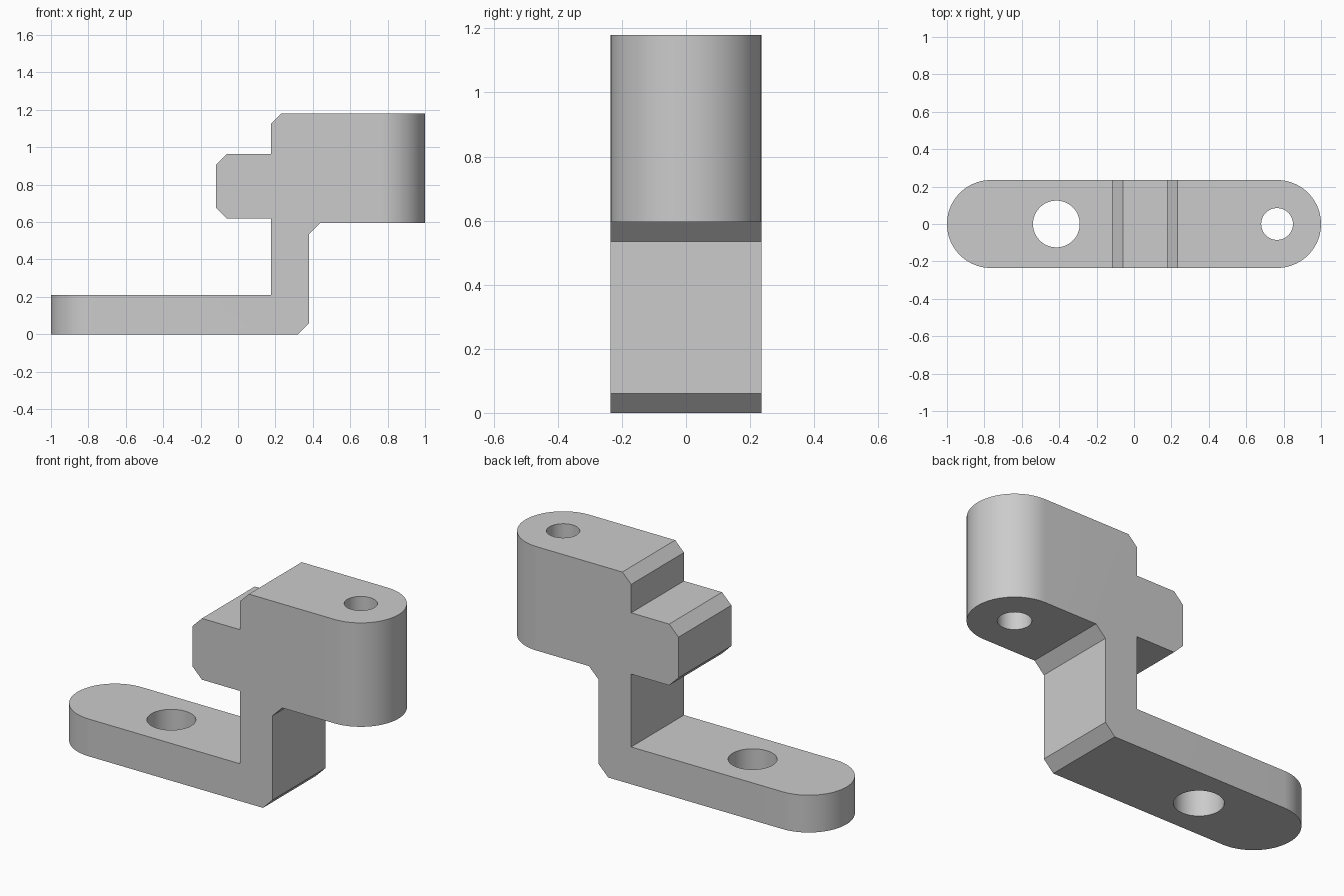
import bpy, bmesh, math
from mathutils import Vector

HALF_WIDTH = 0.235
END_X = 1 - HALF_WIDTH

cube = bpy.data.objects.get("Cube")
if cube:
    bpy.data.objects.remove(cube, do_unlink=True)

grey = bpy.data.materials.new("plain grey")
grey.use_nodes = True
colour = (0.6, 0.6, 0.6, 1)
grey.diffuse_color = colour
grey.node_tree.nodes["Principled BSDF"].inputs["Base Color"].default_value = colour


def prism(name, outline, direction):
    """Extrude a closed outline of 3D points along a direction."""
    bm = bmesh.new()
    face = bm.faces.new([bm.verts.new(p) for p in outline])
    moved = bmesh.ops.extrude_face_region(bm, geom=[face])["geom"]
    bmesh.ops.translate(bm, vec=Vector(direction),
                        verts=[v for v in moved if isinstance(v, bmesh.types.BMVert)])
    bmesh.ops.recalc_face_normals(bm, faces=bm.faces)
    mesh = bpy.data.meshes.new(name)
    bm.to_mesh(mesh)
    bm.free()
    mesh.materials.append(grey)
    obj = bpy.data.objects.new(name, mesh)
    bpy.context.collection.objects.link(obj)
    return obj


def arc(x, radius, start, sweep, steps):
    return [(x + radius * math.cos(start + sweep * i / steps),
             radius * math.sin(start + sweep * i / steps), -0.5)
            for i in range(steps + 1)]


def cut(target, cutter, operation):
    mod = target.modifiers.new(cutter.name, 'BOOLEAN')
    mod.object, mod.operation, mod.solver = cutter, operation, 'EXACT'
    bpy.context.view_layer.objects.active = target
    bpy.ops.object.modifier_apply(modifier=mod.name)
    bpy.data.objects.remove(cutter, do_unlink=True)


# Stepped side profile: foot, upright, head and nose with chamfered corners
profile = [(-1.2, 0), (0.32, 0), (0.38, 0.06), (0.38, 0.535), (0.44, 0.595),
           (1.2, 0.595), (1.2, 1.18), (0.232, 1.18), (0.177, 1.125),
           (0.177, 0.965), (-0.06, 0.965), (-0.118, 0.907), (-0.118, 0.678),
           (-0.06, 0.62), (0.177, 0.62), (0.177, 0.21), (-1.2, 0.21)]
bracket = prism("stepped_bracket", [(x, -0.5, z) for x, z in profile], (0, 1, 0))

# Rounded ends
outline = (arc(END_X, HALF_WIDTH, -math.pi / 2, math.pi, 40)
           + arc(-END_X, HALF_WIDTH, math.pi / 2, math.pi, 40))
cut(bracket, prism("rounded_outline", outline, (0, 0, 2.5)), 'INTERSECT')

# Bolt holes through the foot and the head
for name, x, radius in (("foot_hole", -0.415, 0.125), ("head_hole", 0.765, 0.085)):
    circle = arc(x, radius, 0, math.tau, 48)[:-1]
    cut(bracket, prism(name, circle, (0, 0, 2.5)), 'DIFFERENCE')

# Smooth the curved walls, keep the corners sharp
bpy.ops.object.select_all(action='DESELECT')
bracket.select_set(True)
bpy.context.view_layer.objects.active = bracket
bpy.ops.object.shade_smooth_by_angle(angle=math.radians(30))
